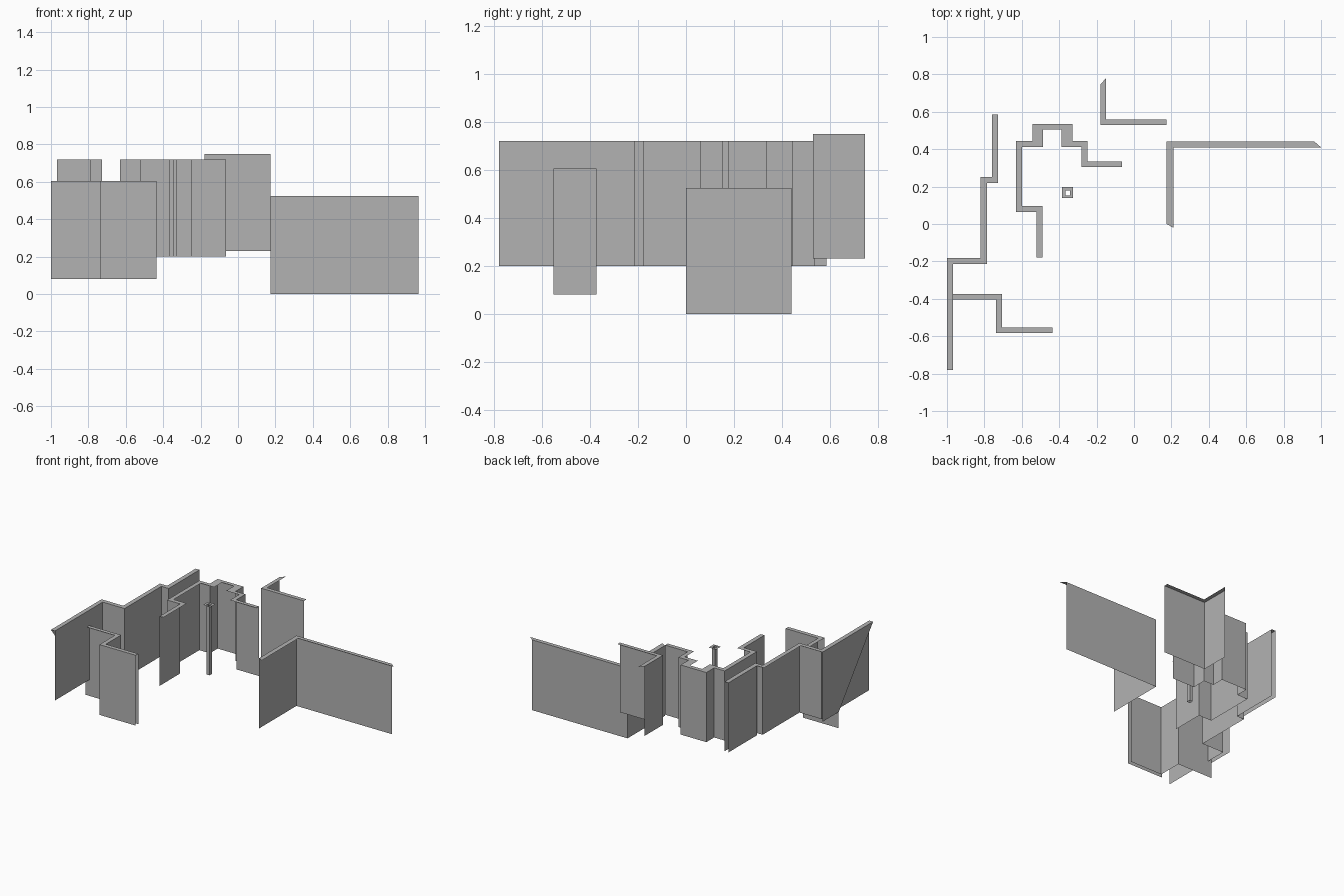
import bpy, bmesh

grey = bpy.data.materials.new("plaster_grey")
grey.diffuse_color = (0.45, 0.45, 0.45, 1)


def make(name, polygons):
    """Object from a list of flat polygons."""
    bm = bmesh.new()
    for poly in polygons:
        bm.faces.new([bm.verts.new(p) for p in poly])
    bmesh.ops.remove_doubles(bm, verts=bm.verts, dist=0.0005)
    mesh = bpy.data.meshes.new(name)
    bm.to_mesh(mesh)
    bm.free()
    mesh.materials.append(grey)
    obj = bpy.data.objects.new(name, mesh)
    bpy.context.collection.objects.link(obj)
    return obj


def wall(name, path, edge, z0, z1):
    """Thin upright sheet along path, with a flat coping reaching to edge."""
    polys = []
    for (a, b), (c, d) in zip(zip(path, path[1:]), zip(edge, edge[1:])):
        polys.append([(*a, z0), (*b, z0), (*b, z1), (*a, z1)])
        coping = [(*a, z1), (*b, z1), (*d, z1), (*c, z1)]
        # keep the coping facing up
        turn = (b[0] - a[0]) * (d[1] - a[1]) - (b[1] - a[1]) * (d[0] - a[0])
        polys.append(coping if turn > 0 else coping[::-1])
    make(name, polys)


# Low corner wall on the right
wall("right_corner_wall",
     [(0.175, 0.0), (0.175, 0.44), (0.965, 0.44)],
     [(0.21, -0.02), (0.21, 0.41), (1.0, 0.41)], 0.0, 0.525)

# Tall corner wall at the back
wall("back_corner_wall",
     [(-0.18, 0.745), (-0.18, 0.53), (0.175, 0.53)],
     [(-0.15, 0.78), (-0.15, 0.56), (0.175, 0.56)], 0.23, 0.75)

# Long stepped wall on the left
wall("left_stepped_wall",
     [(-0.968, -0.78), (-0.968, -0.215), (-0.787, -0.215),
      (-0.787, 0.22), (-0.727, 0.22), (-0.727, 0.585)],
     [(-1.0, -0.78), (-1.0, -0.183), (-0.82, -0.183),
      (-0.82, 0.25), (-0.76, 0.25), (-0.76, 0.585)], 0.2, 0.72)
# Outer skins of its two end runs
make("left_wall_outer_skin", [
    [(-1, -0.183, 0.2), (-1, -0.375, 0.2), (-1, -0.78, 0.72), (-1, -0.183, 0.72)],
    [(-0.76, 0.585, 0.2), (-0.76, 0.25, 0.2), (-0.76, 0.25, 0.72), (-0.76, 0.585, 0.72)]])

# Front stepped wall and its front skin
wall("front_stepped_wall",
     [(-1.0, -0.373), (-0.705, -0.373), (-0.705, -0.553), (-0.437, -0.553)],
     [(-1.0, -0.403), (-0.737, -0.403), (-0.737, -0.583), (-0.437, -0.583)],
     0.08, 0.605)
make("front_wall_skin", [
    [(-0.737, -0.583, 0.08), (-0.437, -0.583, 0.08),
     (-0.437, -0.583, 0.605), (-0.737, -0.583, 0.605)]])

# Winding wall around the bay
wall("bay_wall",
     [(-0.522, -0.18), (-0.522, 0.063), (-0.63, 0.063), (-0.63, 0.443),
      (-0.543, 0.443), (-0.543, 0.535), (-0.33, 0.535), (-0.33, 0.443),
      (-0.248, 0.443), (-0.248, 0.335), (-0.063, 0.335)],
     [(-0.49, -0.18), (-0.49, 0.095), (-0.598, 0.095), (-0.598, 0.413),
      (-0.487, 0.413), (-0.487, 0.505), (-0.387, 0.505), (-0.387, 0.413),
      (-0.28, 0.413), (-0.28, 0.305), (-0.063, 0.305)], 0.2, 0.72)

# Slim hollow post with a wider square rim
wall("post",
     [(-0.367, 0.152), (-0.342, 0.152), (-0.342, 0.180), (-0.367, 0.180), (-0.367, 0.152)],
     [(-0.385, 0.138), (-0.325, 0.138), (-0.325, 0.197), (-0.385, 0.197), (-0.385, 0.138)],
     0.2, 0.72)
